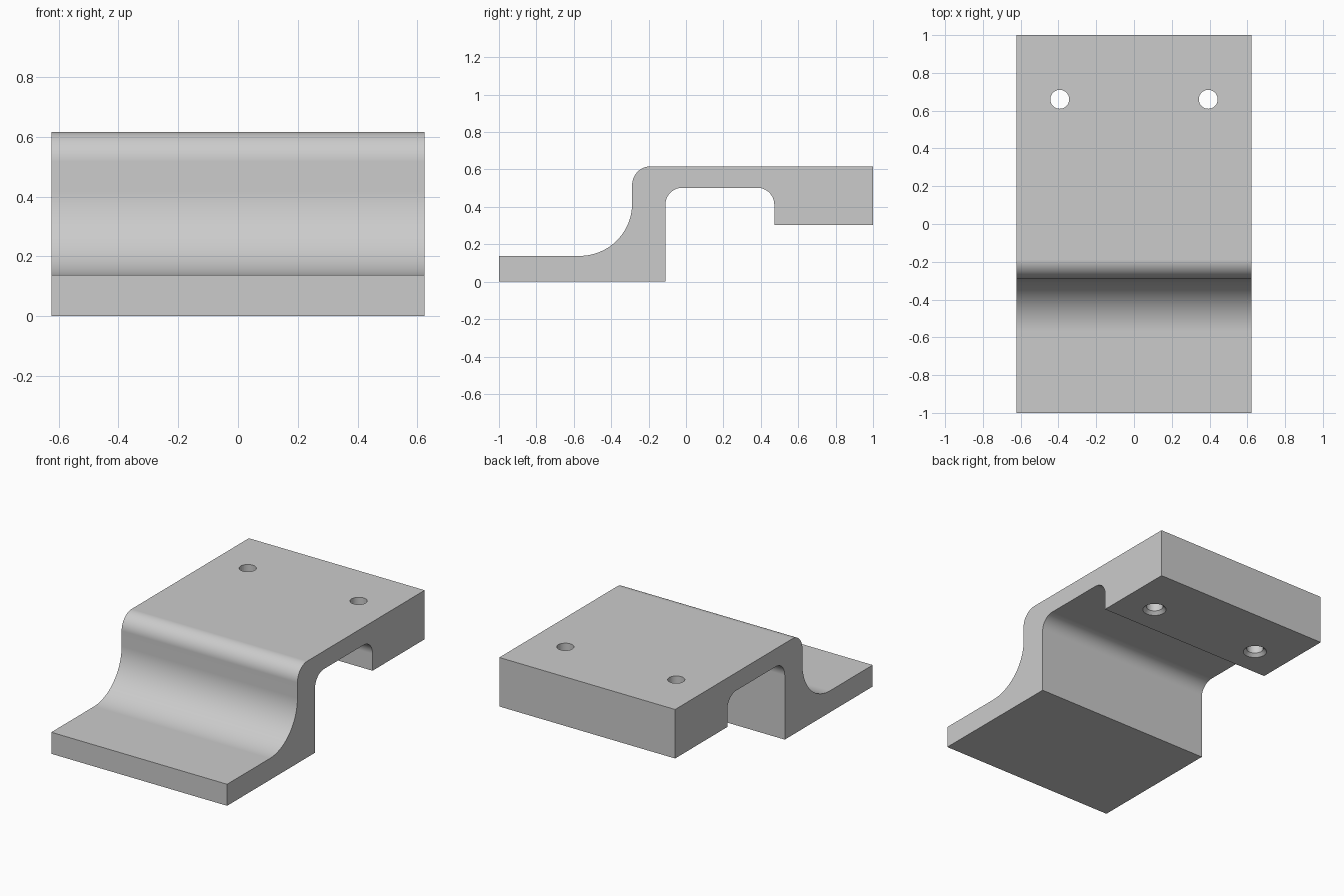
import bpy, bmesh, math

cube = bpy.data.objects.get("Cube")
if cube:
    bpy.data.objects.remove(cube)

HALF_WIDTH = 0.623
HOLE_X, HOLE_Y = 0.393, 0.66

grey = bpy.data.materials.new("plain grey")
grey.use_nodes = True
colour = (0.6, 0.6, 0.6, 1)
grey.diffuse_color = colour
grey.node_tree.nodes["Principled BSDF"].inputs["Base Color"].default_value = colour


def make_object(name, bm):
    bmesh.ops.recalc_face_normals(bm, faces=bm.faces)
    mesh = bpy.data.meshes.new(name)
    bm.to_mesh(mesh)
    bm.free()
    mesh.materials.append(grey)
    obj = bpy.data.objects.new(name, mesh)
    bpy.context.collection.objects.link(obj)
    return obj


def arc(cy, cz, radius, start, end, steps=20):
    """Points of a fillet in the side profile, angles in degrees."""
    angles = [math.radians(start + (end - start) * i / steps) for i in range(steps + 1)]
    return [(cy + radius * math.cos(a), cz + radius * math.sin(a)) for a in angles]


# Side profile (y, z): foot, swept riser, bridge and rear block
profile = [(-1, 0), (-1, 0.138)]
profile += arc(-0.568, 0.418, 0.28, -90, 0)
profile += arc(-0.188, 0.517, 0.1, 180, 90)
profile += [(1, 0.617), (1, 0.303)]
profile += [(0.472, 0.303)]
profile += arc(0.382, 0.412, 0.09, 0, 90)
profile += arc(-0.02, 0.412, 0.09, 90, 180)
profile += [(-0.11, 0)]

# Bracket body extruded across the width
bm = bmesh.new()
side = bm.faces.new([bm.verts.new((-HALF_WIDTH, y, z)) for y, z in profile])
extruded = bmesh.ops.extrude_face_region(bm, geom=[side])["geom"]
moved = [v for v in extruded if isinstance(v, bmesh.types.BMVert)]
bmesh.ops.translate(bm, verts=moved, vec=(2 * HALF_WIDTH, 0, 0))
bracket = make_object("step_bracket", bm)


def drill(name, x, r_low, r_high, z_low, z_high):
    """Cut a round or tapered hole through the rear block."""
    bm = bmesh.new()
    bmesh.ops.create_cone(bm, cap_ends=True, segments=48, radius1=r_low,
                          radius2=r_high, depth=z_high - z_low)
    cutter = make_object(name, bm)
    cutter.location = (x, HOLE_Y, (z_low + z_high) / 2)
    cutter.hide_render = True
    bpy.context.view_layer.update()
    cut = bracket.modifiers.new(name, "BOOLEAN")
    cut.operation = "DIFFERENCE"
    cut.solver = "EXACT"
    cut.object = cutter
    bpy.ops.object.modifier_apply(modifier=cut.name)
    bpy.data.objects.remove(cutter)


# Screw holes, countersunk from below
bpy.context.view_layer.objects.active = bracket
bracket.select_set(True)
for x in (-HOLE_X, HOLE_X):
    drill("screw_hole", x, 0.05, 0.05, 0.2, 0.7)
    drill("countersink", x, 0.08, 0.04, 0.293, 0.333)

# Smooth fillets with crisp flat faces
bpy.ops.object.shade_smooth_by_angle(angle=math.radians(30))
weighted = bracket.modifiers.new("flat faces", "WEIGHTED_NORMAL")
weighted.keep_sharp = True
